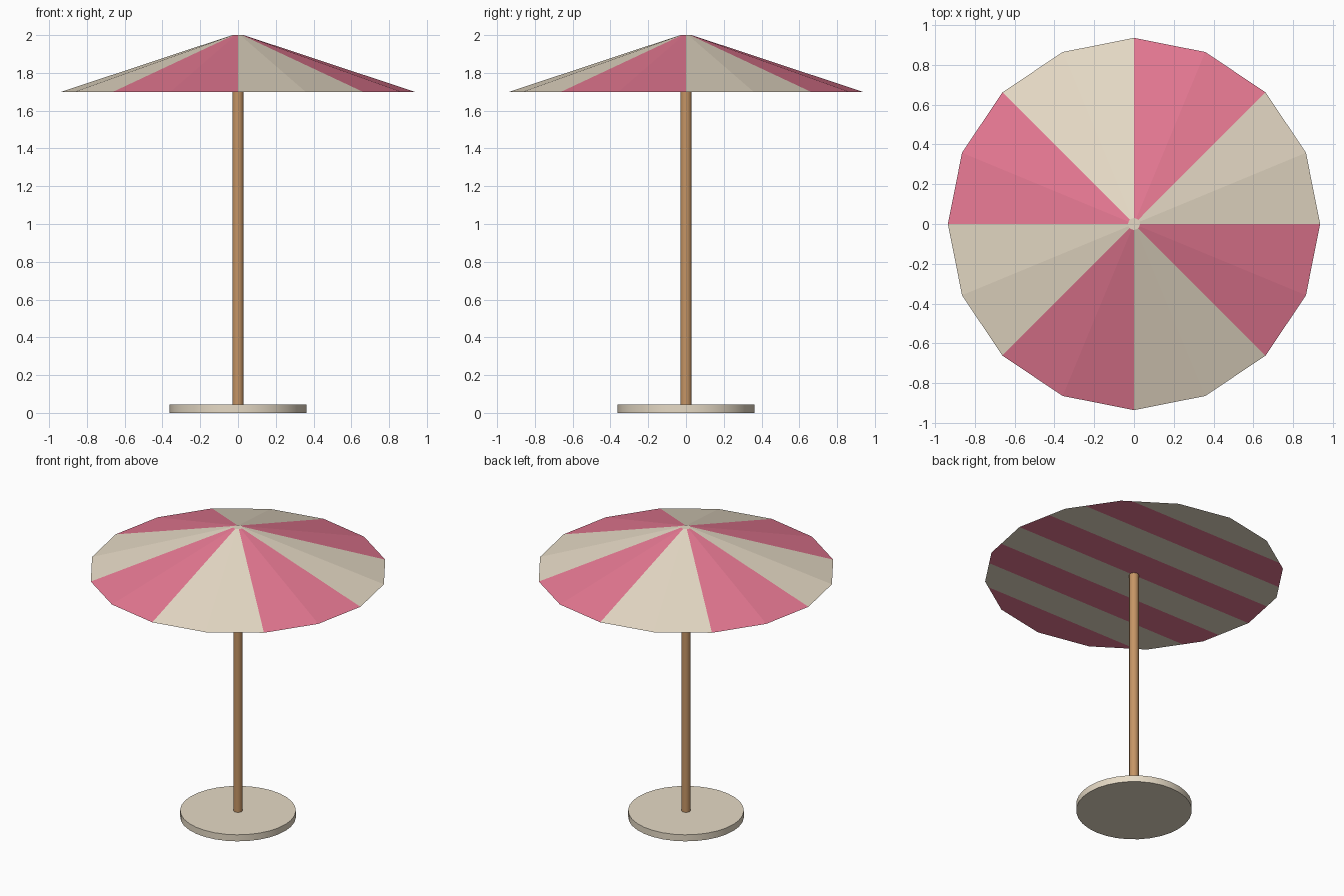
import bpy, bmesh, math
from mathutils import Matrix

if "Cube" in bpy.data.objects:
    bpy.data.objects.remove(bpy.data.objects["Cube"])


def material(name, rgb):
    m = bpy.data.materials.new(name)
    m.diffuse_color = (*rgb, 1.0)
    m.use_nodes = True
    m.node_tree.nodes["Principled BSDF"].inputs["Base Color"].default_value = m.diffuse_color
    return m


cream = material("cream", (0.79, 0.70, 0.56))
pink = material("pink", (0.79, 0.19, 0.29))
wood = material("wood", (0.56, 0.30, 0.13))


def tapered(name, sides, r_bottom, r_top, z0, z1, mats, paint=None, smooth=False):
    """Capped cone or cylinder standing between two heights."""
    bm = bmesh.new()
    bmesh.ops.create_cone(bm, cap_ends=True, segments=sides, radius1=r_bottom,
                          radius2=r_top, depth=z1 - z0,
                          matrix=Matrix.Translation((0, 0, (z0 + z1) / 2)))
    if paint:
        paint(bm)
    mesh = bpy.data.meshes.new(name)
    bm.to_mesh(mesh)
    bm.free()
    for m in mats:
        mesh.materials.append(m)
    ob = bpy.data.objects.new(name, mesh)
    bpy.context.collection.objects.link(ob)
    if smooth:
        bpy.context.view_layer.objects.active = ob
        ob.select_set(True)
        bpy.ops.object.shade_smooth_by_angle(angle=math.radians(40))
        ob.select_set(False)
    return ob


R = 0.935          # canopy radius
BAND = R / 4       # width of an underside stripe


def paint_canopy(bm):
    bm.normal_update()
    # cut the flat underside into eight parallel bands
    for i in range(-3, 4):
        under = [f for f in bm.faces if f.normal.z < -0.9]
        geom = set(under)
        for f in under:
            geom.update(f.edges)
            geom.update(f.verts)
        bmesh.ops.bisect_plane(bm, geom=list(geom), dist=1e-5,
                               plane_co=(0, i * BAND, 0), plane_no=(0, 1, 0))
        bm.normal_update()
    for f in bm.faces:
        c = f.calc_center_median()
        if f.normal.z < -0.9:        # underside bands
            ys = [v.co.y for v in f.verts]
            f.material_index = 1 - math.floor((min(ys) + max(ys)) / 2 / BAND) % 2
        elif f.normal.z > 0.99:      # small cap on top
            f.material_index = 0
        else:                        # wedges of two panels each
            d = f.normal
            f.material_index = int((math.atan2(d.y, d.x) % math.tau) // (math.pi / 4)) % 2


# striped canopy, pole and round foot
tapered("canopy", 16, R, 0.03, 1.70, 2.0, [cream, pink], paint_canopy)
tapered("pole", 16, 0.03, 0.03, 0.04, 1.71, [wood], smooth=True)
tapered("base", 32, 0.362, 0.362, 0.0, 0.045, [cream], smooth=True)
